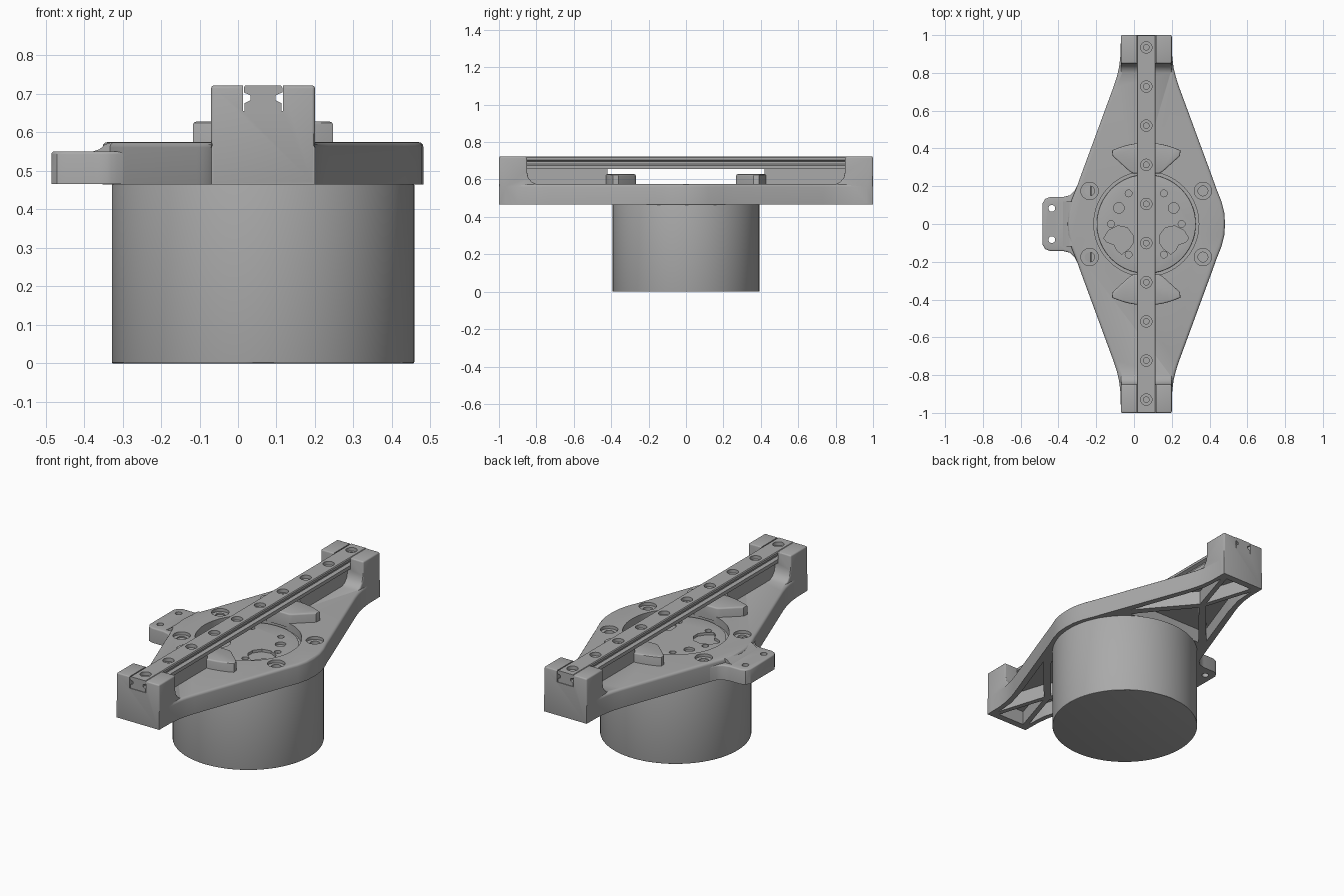
import bpy, bmesh, math

if "Cube" in bpy.data.objects:
    bpy.data.objects.remove(bpy.data.objects["Cube"])

CX = 0.065  # x of the long axis, everything below is relative to it

grey = bpy.data.materials.new("cast_grey")
grey.diffuse_color = (0.4, 0.4, 0.4, 1)
grey.use_nodes = True
grey.node_tree.nodes["Principled BSDF"].inputs["Base Color"].default_value = (0.4, 0.4, 0.4, 1)

AXES = {"z": lambda a, b, h: (a, b, h),
        "x": lambda a, b, h: (h, a, b),
        "y": lambda a, b, h: (a, h, b)}


def apply_modifier(obj, mod):
    bpy.context.view_layer.objects.active = obj
    bpy.ops.object.modifier_apply(modifier=mod.name)


def prism(name, pts, lo, hi, axis="z", bevel=0.0, top_only=False):
    """Extrude a 2D outline along an axis, with optional rounded edges."""
    bm = bmesh.new()
    place = AXES[axis]
    low = [bm.verts.new(place(a, b, lo)) for a, b in pts]
    high = [bm.verts.new(place(a, b, hi)) for a, b in pts]
    bm.faces.new(low)
    cap = bm.faces.new(high)
    for i in range(len(pts)):
        j = (i + 1) % len(pts)
        bm.faces.new((low[i], low[j], high[j], high[i]))
    bmesh.ops.recalc_face_normals(bm, faces=bm.faces[:])
    if bevel:
        edges = cap.edges[:] if top_only else [
            e for e in bm.edges if e.calc_face_angle(0) > math.radians(35)]
        bmesh.ops.bevel(bm, geom=edges, offset=bevel, segments=3, profile=0.5,
                        affect="EDGES", clamp_overlap=True)
    mesh = bpy.data.meshes.new(name)
    bm.to_mesh(mesh)
    bm.free()
    mesh.materials.append(grey)
    obj = bpy.data.objects.new(name, mesh)
    obj.location.x = CX
    bpy.context.collection.objects.link(obj)
    return obj


def circle(x, y, r, n=24):
    return [(x + r * math.cos(math.tau * i / n), y + r * math.sin(math.tau * i / n))
            for i in range(n)]


def arc(r, a0, a1, n):
    angles = [math.radians(a0 + (a1 - a0) * i / n) for i in range(n + 1)]
    return [(r * math.cos(a), r * math.sin(a)) for a in angles]


def combine(obj, other, operation="DIFFERENCE"):
    mod = obj.modifiers.new("combine", "BOOLEAN")
    mod.operation, mod.solver, mod.object = operation, "EXACT", other
    apply_modifier(obj, mod)
    bpy.data.objects.remove(other)


def drill(obj, x, y, r, lo, hi, n=24):
    combine(obj, prism("hole_cutter", circle(x, y, r, n), lo, hi))


# Diamond-shaped body plate, one quarter mirrored twice
quarter = [(0.417, 0), (0.413, 0.06), (0.398, 0.12), (0.37, 0.19), (0.345, 0.26),
           (0.172, 0.73), (0.156, 0.78), (0.144, 0.83), (0.136, 0.9), (0.1345, 0.999)]
half = quarter + [(-x, y) for x, y in reversed(quarter)]
outline = half + [(-x, -y) for x, y in half[1:-1]]
body = prism("body_plate", outline, 0.465, 0.575, bevel=0.014, top_only=True)

# Raised end blocks with a filleted foot
for s in (1, -1):
    side = [(1, 0.465), (1, 0.722), (0.85, 0.722), (0.85, 0.64), (0.843, 0.61),
            (0.825, 0.587), (0.79, 0.57), (0.79, 0.465)]
    block = prism("end_block", [(s * y, z) for y, z in side], -0.135, 0.135, "x", bevel=0.008)
    combine(body, block, "UNION")
slot = [(-0.052, 0.655), (0.052, 0.655), (0.052, 0.8), (-0.052, 0.8)]
combine(body, prism("slot_cutter", slot, -1.1, 1.1, "y"))

# Central opening and four countersunk bolt holes
drill(body, 0, 0, 0.278, 0.4, 0.8, 64)
for x in (-0.3, 0.3):
    for y in (-0.175, 0.175):
        drill(body, x, y, 0.046, 0.558, 0.7)
        drill(body, x, y, 0.026, 0.5, 0.7)

# Underside pockets that leave crossed ribs
for s in (1, -1):
    end_cell = [(-0.085, 0.96), (0.085, 0.96), (0, 0.69)]
    inner_cell = [(-0.24, 0.335), (0.24, 0.335), (0, 0.625)]
    side_cell = [(0.108, 0.94), (0.115, 0.82), (0.152, 0.69), (0.267, 0.37), (0.02, 0.66)]
    for cell in (end_cell, inner_cell, side_cell, [(-x, y) for x, y in side_cell]):
        combine(body, prism("pocket_cutter", [(x, s * y) for x, y in cell], 0.4, 0.545))

# Side tab with two holes
tab_half = [(-0.29, 0.25), (-0.355, 0.225), (-0.38, 0.175), (-0.405, 0.152), (-0.44, 0.143),
            (-0.51, 0.143), (-0.535, 0.133), (-0.55, 0.108)]
tab = prism("side_tab", tab_half + [(x, -y) for x, y in reversed(tab_half)],
            0.466, 0.551, bevel=0.008, top_only=True)
for y in (-0.083, 0.083):
    drill(tab, -0.5, y, 0.018, 0.4, 0.6)
# Sloped fairing between tab and plate
ramp = [(-0.45, 0.54), (-0.44, 0.551), (-0.425, 0.556), (-0.41, 0.569), (-0.395, 0.574),
        (-0.36, 0.574), (-0.36, 0.54)]
prism("tab_fairing", ramp, -0.12, 0.12, "y")

# Motor-like drum and the inset disc seen through the opening
prism("drum", circle(0, 0, 0.393, 96), 0, 0.466, bevel=0.003)
disc = prism("inset_disc", circle(0, 0, 0.262, 64), 0.46, 0.545, bevel=0.004, top_only=True)
for i in range(6):
    a = math.radians(60 * i)
    drill(disc, 0.187 * math.cos(a), 0.187 * math.sin(a), 0.018, 0.51, 0.6, 16)
for s in (1, -1):
    drill(disc, s * 0.145, 0.085, 0.028, 0.51, 0.6)
    window = [(0.07, -0.06), (0.10, -0.02), (0.15, -0.01), (0.2, -0.035), (0.225, -0.075),
              (0.21, -0.095), (0.17, -0.11), (0.155, -0.14), (0.13, -0.16), (0.09, -0.13),
              (0.07, -0.1)]
    combine(disc, prism("window_cutter", [(s * x, y) for x, y in window], 0.5, 0.6))
prism("disc_floor_ring", circle(0, 0, 0.285, 64), 0.466, 0.53)

# Fan-shaped pads in front of and behind the opening
for s, label in ((-1, "front"), (1, "back")):
    fan = arc(0.43, 65, 115, 12) + [(-0.178, 0.36), (-0.09, 0.28), (-0.07, 0.268)] \
        + [(0.07, 0.268), (0.09, 0.28), (0.178, 0.36)]
    prism(label + "_pad", [(x, s * y) for x, y in fan], 0.55, 0.628,
          bevel=0.008, top_only=True)
    # Web that carries the rail
    prism(label + "_rail_web", [(-0.035, s * 0.42), (0.035, s * 0.42),
                                (0.035, s * 0.9), (-0.035, s * 0.9)], 0.56, 0.662)

# Dovetail rail with a row of screw holes
right = [(0.048, 0.656), (0.048, 0.676), (0.032, 0.684), (0.032, 0.696), (0.05, 0.704),
         (0.05, 0.717), (0.046, 0.722)]
rail = prism("dovetail_rail", right + [(-x, z) for x, z in reversed(right)], -0.998, 0.998, "y")
for i in range(10):
    y = -0.93 + i * 1.865 / 9
    drill(rail, 0, y, 0.03, 0.702, 0.8)
    drill(rail, 0, y, 0.015, 0.67, 0.8, 16)

# Smooth the round faces, keep the edges crisp
for obj in bpy.context.collection.objects:
    if obj.type == "MESH" and grey.name in obj.data.materials:
        bpy.ops.object.select_all(action="DESELECT")
        obj.select_set(True)
        bpy.context.view_layer.objects.active = obj
        bpy.ops.object.shade_smooth_by_angle(angle=math.radians(30))
